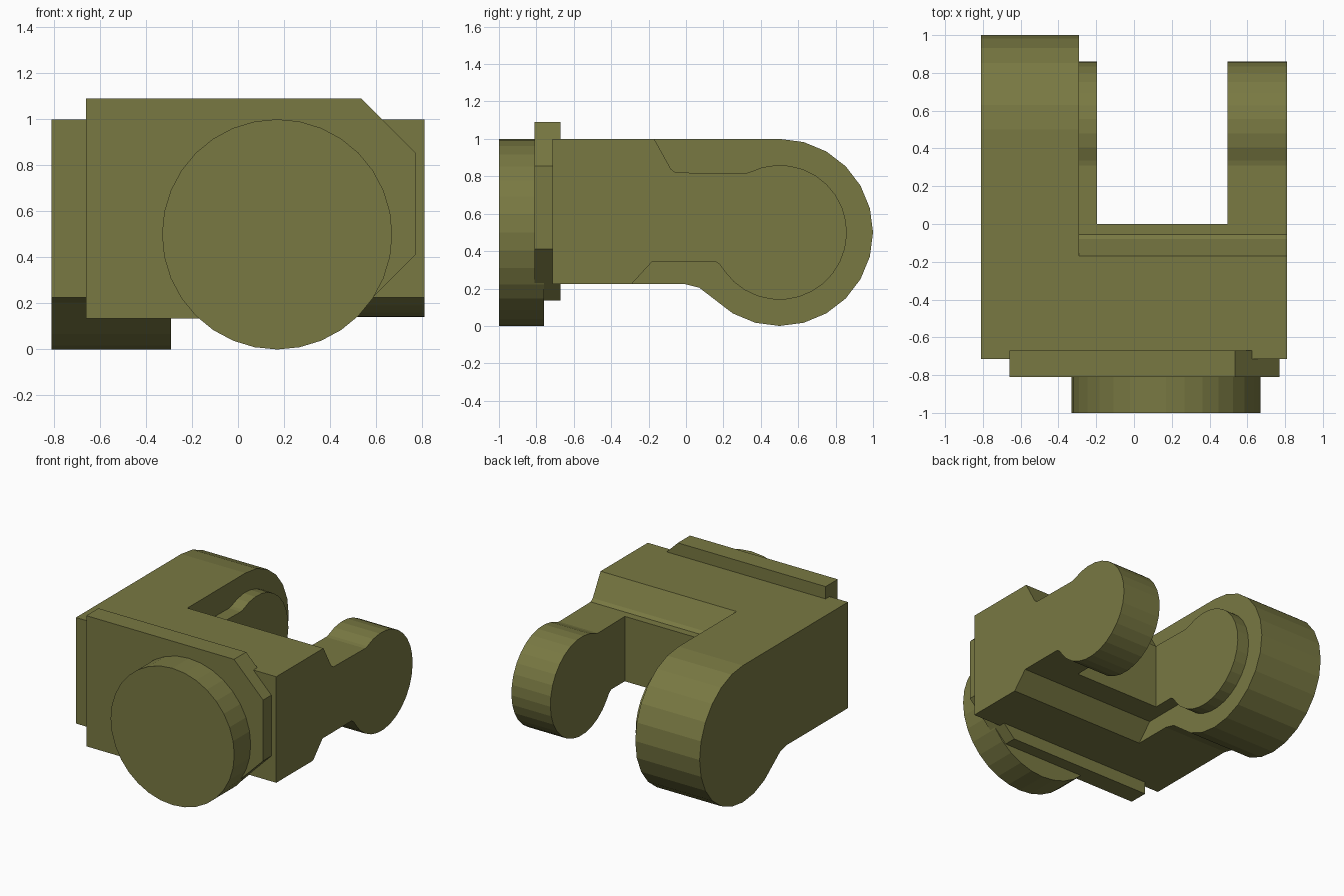
import bpy, bmesh
from math import cos, sin, radians
from mathutils import Vector

if "Cube" in bpy.data.objects:
    bpy.data.objects.remove(bpy.data.objects["Cube"])

mat = bpy.data.materials.new("olive_plastic")
mat.diffuse_color = (0.19, 0.19, 0.055, 1)
mat.use_nodes = True
mat.node_tree.nodes["Principled BSDF"].inputs["Base Color"].default_value = mat.diffuse_color


def prism(name, profile, axis, start, end):
    """Extrude a closed 2D profile along x (profile is y,z) or y (profile is x,z)."""
    def place(a, b, t):
        return (t, a, b) if axis == 'x' else (a, t, b)
    bm = bmesh.new()
    face = bm.faces.new([bm.verts.new(place(a, b, start)) for a, b in profile])
    ext = bmesh.ops.extrude_face_region(bm, geom=[face])
    step = Vector(place(0, 0, end - start))
    bmesh.ops.translate(bm, vec=step,
                        verts=[v for v in ext['geom'] if isinstance(v, bmesh.types.BMVert)])
    bmesh.ops.recalc_face_normals(bm, faces=bm.faces[:])
    mesh = bpy.data.meshes.new(name)
    bm.to_mesh(mesh)
    bm.free()
    mesh.materials.append(mat)
    obj = bpy.data.objects.new(name, mesh)
    bpy.context.collection.objects.link(obj)
    return obj


def arc(cx, cy, r, a0, a1, steps):
    return [(cx + r * cos(radians(a0 + (a1 - a0) * i / steps)),
             cy + r * sin(radians(a0 + (a1 - a0) * i / steps))) for i in range(steps + 1)]


# Thick side arm with the large round end
large_profile = ([(-0.715, 0.225), (-0.715, 1.0)]
                 + arc(0.5, 0.5, 0.5, 90, -120, 14)
                 + [(0.155, 0.14), (0.07, 0.205), (-0.01, 0.225)])
prism("large_arm", large_profile, 'x', -0.81, -0.29)

# Block with the smaller round-ended arms
small_profile = ([(-0.715, 0.225), (-0.715, 1.0), (-0.17, 1.0), (-0.08, 0.838), (-0.055, 0.82),
                  (0.31, 0.815)]
                 + arc(0.5, 0.5, 0.36, 117, -145, 22)
                 + [(0.182, 0.327), (0.155, 0.345), (-0.18, 0.345), (-0.29, 0.225)])
fork = prism("fork_block", small_profile, 'x', -0.29, 0.81)

# Slot between the arms
slot = prism("slot_cutter", [(0, -0.2), (0, 1.2), (1.2, 1.2), (1.2, -0.2)], 'x', -0.195, 0.495)
slot.hide_render = True
slot.hide_set(True)
cut = fork.modifiers.new("slot", 'BOOLEAN')
cut.operation = 'DIFFERENCE'
cut.solver = 'EXACT'
cut.object = slot

# Chamfered mounting plate
prism("front_plate", [(-0.66, 0.135), (-0.66, 1.09), (0.535, 1.09), (0.77, 0.855),
                      (0.77, 0.41), (0.495, 0.135)], 'y', -0.81, -0.67)

# Round front boss
prism("front_disc", arc(0.17, 0.5, 0.5, 0, 360, 32)[:-1], 'y', -1.0, -0.76)
